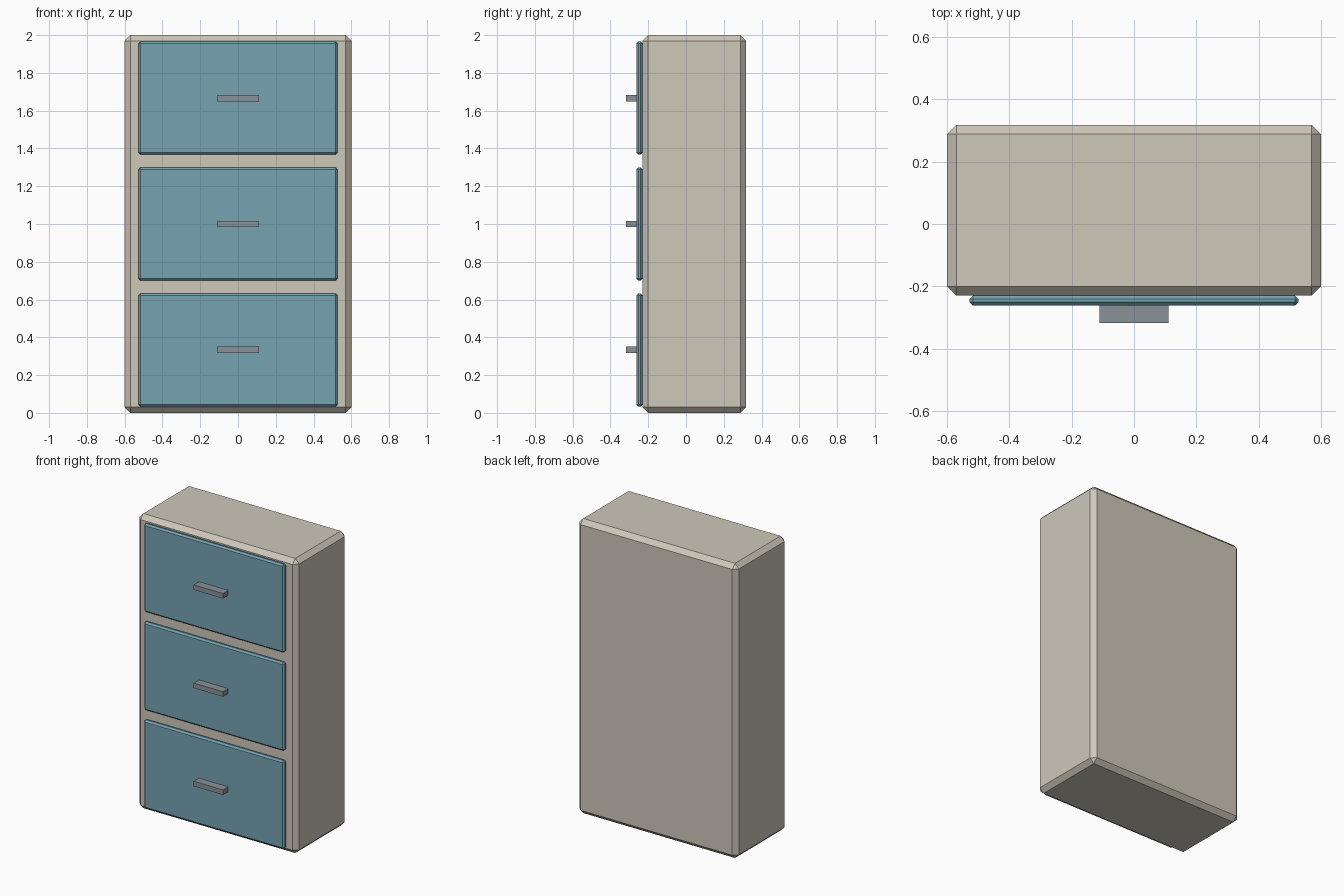
import bpy
import bmesh
from mathutils import Vector

if "Cube" in bpy.data.objects:
    bpy.data.objects.remove(bpy.data.objects["Cube"])


def material(name, color):
    mat = bpy.data.materials.new(name)
    mat.diffuse_color = (*color, 1.0)
    mat.use_nodes = True
    mat.node_tree.nodes["Principled BSDF"].inputs["Base Color"].default_value = mat.diffuse_color
    return mat


def box(name, lo, hi, mat, chamfer=0.0):
    """Flat-shaded box between two corners, with optional chamfered edges."""
    lo, hi = Vector(lo), Vector(hi)
    size, centre = hi - lo, (hi + lo) / 2
    bm = bmesh.new()
    bmesh.ops.create_cube(bm, size=1.0)
    bmesh.ops.scale(bm, vec=size, verts=bm.verts)
    mesh = bpy.data.meshes.new(name)
    bm.to_mesh(mesh)
    bm.free()
    mesh.materials.append(mat)
    obj = bpy.data.objects.new(name, mesh)
    obj.location = centre
    bpy.context.collection.objects.link(obj)
    if chamfer:
        bevel = obj.modifiers.new("chamfer", "BEVEL")
        bevel.width = chamfer
        bevel.segments = 1
    return obj


body_mat = material("beige_paint", (0.62, 0.58, 0.49))
drawer_mat = material("blue_paint", (0.18, 0.37, 0.45))
handle_mat = material("dark_metal", (0.25, 0.29, 0.31))

# Cabinet body
box("cabinet_body", (-0.6, -0.23, 0), (0.6, 0.318, 2), body_mat, 0.03)

# Three drawer fronts, each with a bar handle
for i, level in enumerate(("bottom", "middle", "top")):
    z = 2 / 3 * (i + 0.5)
    box(f"{level}_drawer_front", (-0.527, -0.262, z - 0.3),
        (0.527, -0.229, z + 0.3), drawer_mat, 0.011)
    box(f"{level}_drawer_handle", (-0.11, -0.318, z - 0.017),
        (0.11, -0.26, z + 0.017), handle_mat)
